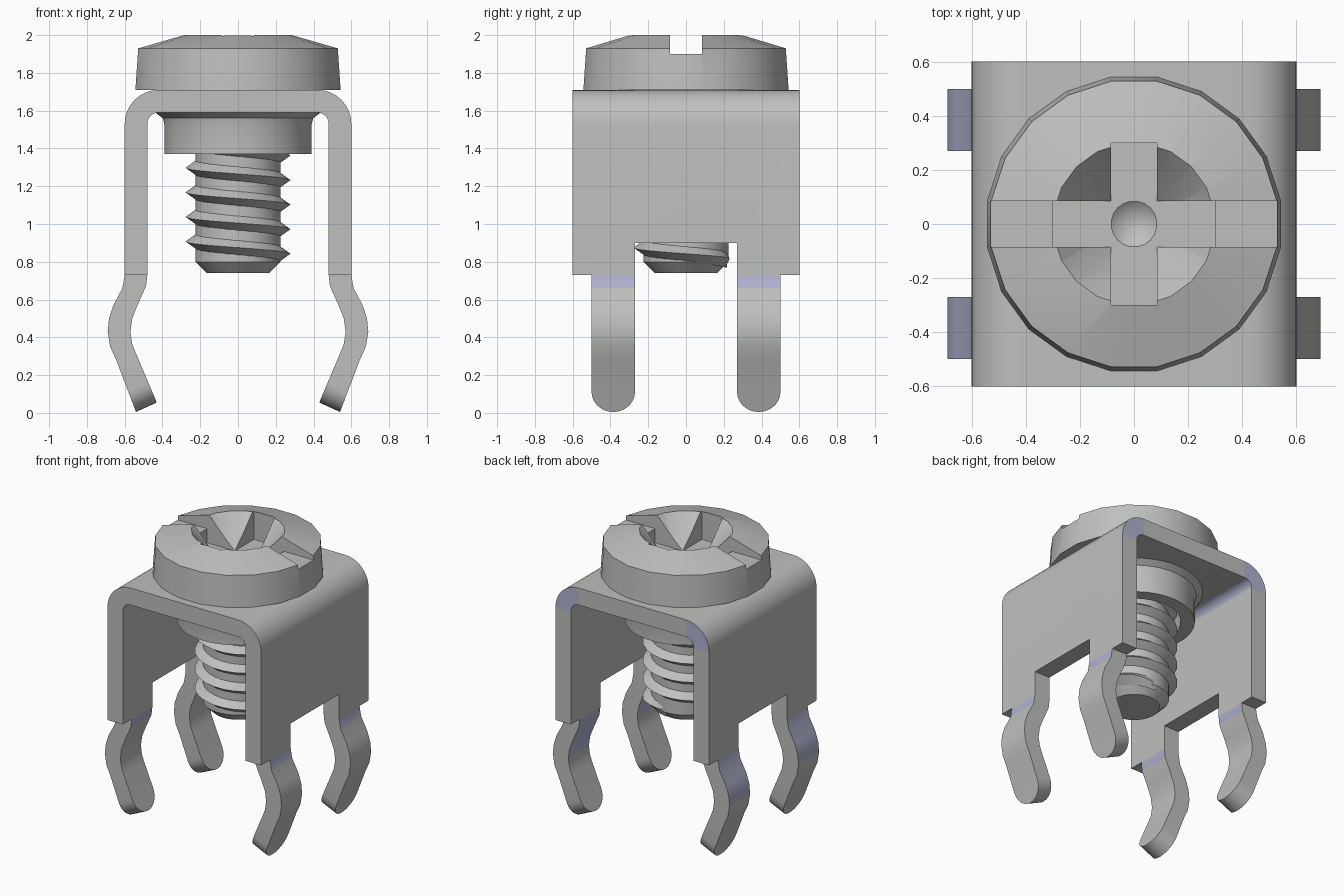
import bpy, bmesh, math
from mathutils import Matrix

if "Cube" in bpy.data.objects:
    bpy.data.objects.remove(bpy.data.objects["Cube"])


def material(name, rgb):
    m = bpy.data.materials.new(name)
    m.use_nodes = True
    m.diffuse_color = (*rgb, 1)
    bsdf = next(n for n in m.node_tree.nodes if n.type == 'BSDF_PRINCIPLED')
    bsdf.inputs["Base Color"].default_value = (*rgb, 1)
    return m


STEEL = material("steel grey", (0.52, 0.53, 0.51))
BLUE = material("pale blue", (0.43, 0.45, 0.62))


def finish(name, bm, blue_rule=None):
    bmesh.ops.remove_doubles(bm, verts=bm.verts, dist=1e-5)
    bmesh.ops.recalc_face_normals(bm, faces=bm.faces)
    bm.normal_update()
    if blue_rule:
        for f in bm.faces:
            f.material_index = int(blue_rule(f.normal, f.calc_center_median()))
    mesh = bpy.data.meshes.new(name)
    bm.to_mesh(mesh)
    bm.free()
    mesh.materials.append(STEEL)
    mesh.materials.append(BLUE)
    obj = bpy.data.objects.new(name, mesh)
    bpy.context.collection.objects.link(obj)
    return obj


def smooth(obj):
    bpy.ops.object.select_all(action='DESELECT')
    obj.select_set(True)
    bpy.context.view_layer.objects.active = obj
    bpy.ops.object.shade_smooth_by_angle(angle=math.radians(30))


def lathe(name, profile, sides):
    """Spin an (r, z) profile about the z axis, flat edges facing x and y."""
    bm = bmesh.new()
    a = math.pi / sides
    vs = [bm.verts.new((r * math.cos(a), r * math.sin(a), z)) for r, z in profile]
    edges = [bm.edges.new(p) for p in zip(vs, vs[1:])]
    bmesh.ops.spin(bm, geom=vs + edges, cent=(0, 0, 0), axis=(0, 0, 1),
                   angle=math.tau, steps=sides)
    return finish(name, bm)


def box(name, size, centre):
    bm = bmesh.new()
    bmesh.ops.create_cube(bm, size=1, matrix=Matrix.Translation(centre)
                          @ Matrix.Diagonal((*size, 1)))
    return finish(name, bm)


def cut(obj, cutter):
    mod = obj.modifiers.new("cut", 'BOOLEAN')
    mod.object, mod.solver = cutter, 'EXACT'
    bpy.context.view_layer.objects.active = obj
    bpy.ops.object.modifier_apply(modifier=mod.name)
    bpy.data.objects.remove(cutter)


def strip(outer, inner, y0, y1):
    """Bent sheet: paired outer and inner (x, z) points extruded along y."""
    bm = bmesh.new()
    rows = [[bm.verts.new((p[0], y, p[1])) for p, y in
             ((o, y0), (o, y1), (i, y1), (i, y0))] for o, i in zip(outer, inner)]
    for a, b in zip(rows, rows[1:]):
        for k in range(4):
            bm.faces.new((a[k], a[k - 1], b[k - 1], b[k]))
    bm.faces.new(rows[0])
    bm.faces.new(rows[-1])
    return bm, rows


# Bracket: bent sheet with a notch between the legs on each side
def bend(radius):
    arc = [(0.42 + radius * math.cos(t), 1.53 + radius * math.sin(t))
           for t in (math.pi / 2 * k / 8 for k in range(9))]
    half = [(0.42 + radius, 0.73)] + arc
    return half + [(-x, z) for x, z in reversed(half)]


def bracket_blue(n, c):
    corner = abs(c.x) > 0.42 and c.z > 1.53
    back_end = n.y > 0.9
    inner_fillet = n.x > 0.1 and n.z < -0.1 and c.x < 0
    return corner and (back_end or inner_fillet)


bm, _ = strip(bend(0.18), bend(0.06), -0.6, 0.6)
bracket = finish("bracket", bm, bracket_blue)
cut(bracket, box("notch_cutter", (2, 0.54, 0.4), (0, 0, 0.70)))
smooth(bracket)

# Four bent legs with rounded tips
LEG_OUT = [(0.60, 0.73), (0.612, 0.66), (0.66, 0.57), (0.683, 0.50),
           (0.69, 0.43), (0.677, 0.35), (0.645, 0.28), (0.54, 0.005)]
LEG_IN = [(0.48, 0.73), (0.487, 0.67), (0.53, 0.575), (0.56, 0.50),
          (0.57, 0.43), (0.56, 0.365), (0.54, 0.315), (0.43, 0.055)]


def leg_blue(n, c):
    return (n.x > 0.5 and c.z > 0.655) or (n.x < -0.5 and c.z > 0.43)


for sx, side in ((1, "left"), (-1, "right")):
    for sy, end in ((-1, "front"), (1, "back")):
        out, inn = ([(x * sx, z) for x, z in pts] for pts in (LEG_OUT, LEG_IN))
        bm, rows = strip(out, inn, 0.27 * sy, 0.50 * sy)
        tip = rows[-1]
        tip_edges = [bm.edges.get((tip[0], tip[3])), bm.edges.get((tip[1], tip[2]))]
        bmesh.ops.bevel(bm, geom=tip_edges, offset=0.114, segments=7,
                        profile=0.5, affect='EDGES', clamp_overlap=False)
        smooth(finish(f"{end}_{side}_leg", bm, leg_blue))

# Collar hanging below the bracket top
smooth(lathe("collar", [(0.30, 1.37), (0.39, 1.37), (0.39, 1.52), (0.40, 1.56),
                        (0.44, 1.59), (0.30, 1.59), (0.30, 1.37)], 32))

# Screw shaft with chamfered end
smooth(lathe("screw_shaft", [(0, 0.74), (0.165, 0.74), (0.225, 0.80),
                             (0.225, 1.65), (0, 1.65)], 32))

# Helical thread, tapering out at both ends
bm = bmesh.new()
STEPS, TURNS, PITCH = 24, 6, 0.13
prev = None
for k in range(STEPS * TURNS + 1):
    t = math.pi / 2 - math.tau * k / STEPS
    z = 0.81 + PITCH * k / STEPS
    fade = min(1, k / 3, (STEPS * TURNS - k) / 3)
    ring = [bm.verts.new((r * math.cos(t), r * math.sin(t), z + dz)) for r, dz in
            ((0.215, -0.045), (0.22 + 0.058 * fade, 0), (0.215, 0.045))]
    if prev:
        for i in range(3):
            bm.faces.new((prev[i], prev[i - 1], ring[i - 1], ring[i]))
    else:
        bm.faces.new(ring)
    prev = ring
bm.faces.new(prev)
smooth(finish("screw_thread", bm))

# Screw head with a straight slot, cross recess and conical centre
head = lathe("screw_head", [(0, 1.71), (0.55, 1.71), (0.535, 1.93),
                            (0.30, 2.0), (0, 2.0)], 20)
cut(head, box("slot_cutter", (1.4, 0.17, 0.3), (0, 0, 2.05)))
cut(head, box("cross_cutter_x", (0.60, 0.17, 0.4), (0, 0, 2.0)))
cut(head, box("cross_cutter_y", (0.17, 0.60, 0.4), (0, 0, 2.0)))
cut(head, lathe("recess_cutter", [(0, 2.05), (0.345, 2.05), (0.12, 1.80),
                                  (0.085, 1.80), (0, 1.73)], 20))
smooth(head)
